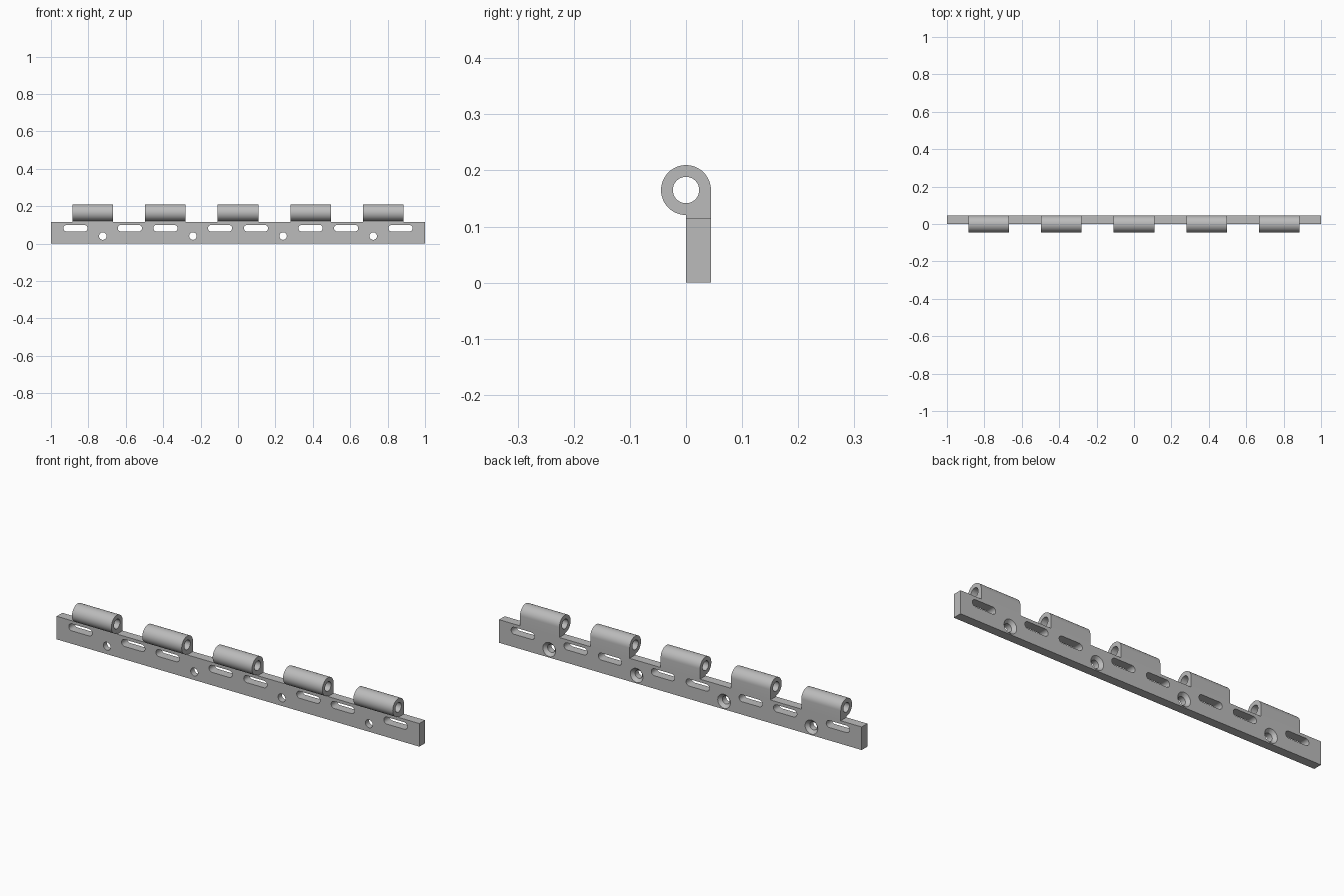
import bpy
from math import sin, cos, pi

cube = bpy.data.objects.get("Cube")
if cube:
    bpy.data.objects.remove(cube, do_unlink=True)

HALF_T = 0.0445      # leaf thickness and barrel radius
LEAF_H = 0.115       # leaf height
PIN_Z = 0.165        # barrel axis height
PIN_R = 0.0235
KNUCKLE_W = 0.217

steel = bpy.data.materials.new("grey_steel")
steel.use_nodes = True
colour = (0.5, 0.5, 0.5, 1)
steel.diffuse_color = colour
steel.node_tree.nodes["Principled BSDF"].inputs["Base Color"].default_value = colour


def arc(u, v, r, start, end, steps):
    """Points on an arc, angles in half turns."""
    angles = [pi * (start + (end - start) * i / steps) for i in range(steps + 1)]
    return [(u + r * cos(a), v + r * sin(a)) for a in angles]


def loft(name, rings):
    """Closed solid skinned through rings of equal point count."""
    n = len(rings[0])
    verts = [p for ring in rings for p in ring]
    faces = [tuple(reversed(range(n))), tuple(range(len(verts) - n, len(verts)))]
    for k in range(len(rings) - 1):
        for i in range(n):
            j = (i + 1) % n
            faces.append((k * n + i, k * n + j, k * n + n + j, k * n + n + i))
    mesh = bpy.data.meshes.new(name)
    mesh.from_pydata(verts, [], faces)
    mesh.materials.append(steel)
    obj = bpy.data.objects.new(name, mesh)
    bpy.context.collection.objects.link(obj)
    # Turn every face outwards
    bpy.context.view_layer.objects.active = obj
    obj.select_set(True)
    bpy.ops.object.mode_set(mode='EDIT')
    bpy.ops.mesh.select_all(action='SELECT')
    bpy.ops.mesh.normals_make_consistent(inside=False)
    bpy.ops.object.mode_set(mode='OBJECT')
    obj.select_set(False)
    return obj


def along_y(profile, *ys):
    return [[(x, y, z) for x, z in profile] for y in ys]


def along_x(profile, *xs):
    return [[(x, y, z) for y, z in profile] for x in xs]


def cut(target, cutters):
    """Subtract the cutters, bake the result and remove them."""
    for c in cutters:
        c.hide_render = True
        mod = target.modifiers.new("cut", 'BOOLEAN')
        mod.operation = 'DIFFERENCE'
        mod.solver = 'EXACT'
        mod.object = c
    graph = bpy.context.evaluated_depsgraph_get()
    baked = bpy.data.meshes.new_from_object(target.evaluated_get(graph))
    target.modifiers.clear()
    target.data = baked
    for c in cutters:
        bpy.data.objects.remove(c, do_unlink=True)


def smooth(obj):
    bpy.ops.object.select_all(action='DESELECT')
    obj.select_set(True)
    bpy.context.view_layer.objects.active = obj
    bpy.ops.object.shade_smooth_by_angle(angle=pi / 6)


# Flat leaf
leaf = loft("hinge_leaf", along_y([(-1, 0), (1, 0), (1, LEAF_H), (-1, LEAF_H)], 0, HALF_T))
cutters = []

# Long slots, mirrored about the middle
for x in (0.096, 0.388, 0.578, 0.869):
    for side in (-1, 1):
        c, half, r = side * x, 0.047, 0.0175
        outline = arc(c + half, 0.082, r, -0.5, 0.5, 14) + arc(c - half, 0.082, r, 0.5, 1.5, 14)
        cutters.append(loft("slot_cutter", along_y(outline, -0.02, 0.07)))

# Screw holes, countersunk from the back
for x in (-0.723, -0.241, 0.241, 0.723):
    rings = []
    for y, r in ((-0.02, 0.02), (0.029, 0.02), (HALF_T, 0.035), (0.0545, 0.045)):
        rings += along_y(arc(x, 0.04, r, 0, 2, 32)[:-1], y)
    cutters.append(loft("screw_cutter", rings))

cut(leaf, cutters)
smooth(leaf)

# Knuckles: round barrel running tangentially down into the leaf
knuckle_profile = arc(0, PIN_Z, HALF_T, 0, 1.5, 36) + [(0, LEAF_H), (HALF_T, LEAF_H)]
pin_profile = arc(0, PIN_Z, PIN_R, 0, 2, 36)[:-1]
for i in range(5):
    x = 0.388 * (i - 2)
    lo, hi = x - KNUCKLE_W / 2, x + KNUCKLE_W / 2
    knuckle = loft(f"knuckle_{i + 1}", along_x(knuckle_profile, lo, hi))
    cut(knuckle, [loft("pin_cutter", along_x(pin_profile, lo - 0.02, hi + 0.02))])
    smooth(knuckle)
